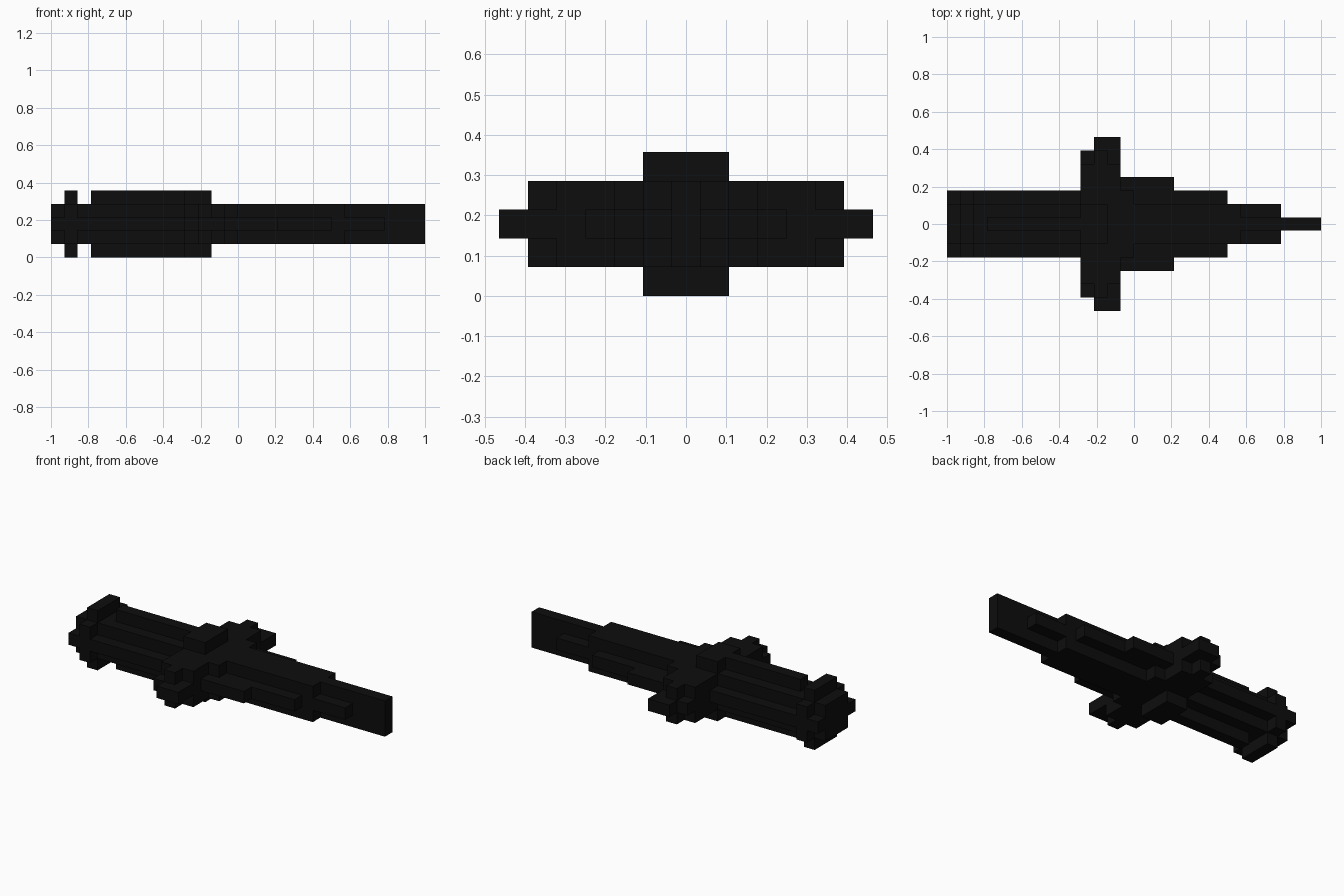
import bpy
import bmesh

cube = bpy.data.objects.get("Cube")
if cube:
    bpy.data.objects.remove(cube, do_unlink=True)

U = 1 / 14      # one block of the stepped grid
MID = 2.5       # height of the centre line, in blocks

black = bpy.data.materials.new("near_black")
black.use_nodes = True
COLOUR = (0.004, 0.004, 0.004, 1)
black.diffuse_color = COLOUR
black.node_tree.nodes["Principled BSDF"].inputs["Base Color"].default_value = COLOUR


def stepped_part(name, boxes):
    """Boxes are (x start, x end, half width, half height), all in blocks."""
    bm = bmesh.new()
    for x0, x1, hw, hh in boxes:
        verts = bmesh.ops.create_cube(bm, size=1)["verts"]
        for v in verts:
            v.co.x = (x0 if v.co.x < 0 else x1) * U
            v.co.y *= 2 * hw * U
            v.co.z = (MID + v.co.z * 2 * hh) * U
    mesh = bpy.data.meshes.new(name)
    bm.to_mesh(mesh)
    bm.free()
    mesh.materials.append(black)
    obj = bpy.data.objects.new(name, mesh)
    bpy.context.collection.objects.link(obj)
    return obj


# Rounded pommel with a raised middle ring
stepped_part("pommel", [
    (-14, -11, 1.5, 1.5),
    (-14, -11, 2.5, 0.5),
    (-13, -12, 2.5, 1.5),
    (-13, -12, 1.5, 2.5),
])

# Grip core with a ridge on each of its four sides
stepped_part("grip", [
    (-11, -4, 1.5, 1.5),
    (-11, -4, 2.5, 0.5),
    (-11, -4, 0.5, 2.5),
])

# Crossguard, thick at the middle and tapering to its tips
stepped_part("crossguard", [
    (-4, -2, 1.5, 2.5),
    (-4, -1, 4.5, 1.5),
    (-3, -2, 5.5, 1.5),
    (-4, -1, 5.5, 0.5),
    (-3, -1, 6.5, 0.5),
])

# Blade: tall spine with thin cutting edges that step inwards to the tip
stepped_part("blade", [
    (-1, 0, 2.5, 1.5),
    (-1, 8, 1.5, 1.5),
    (-1, 14, 0.5, 1.5),
    (-1, 3, 3.5, 0.5),
    (-1, 7, 2.5, 0.5),
    (-1, 11, 1.5, 0.5),
])
